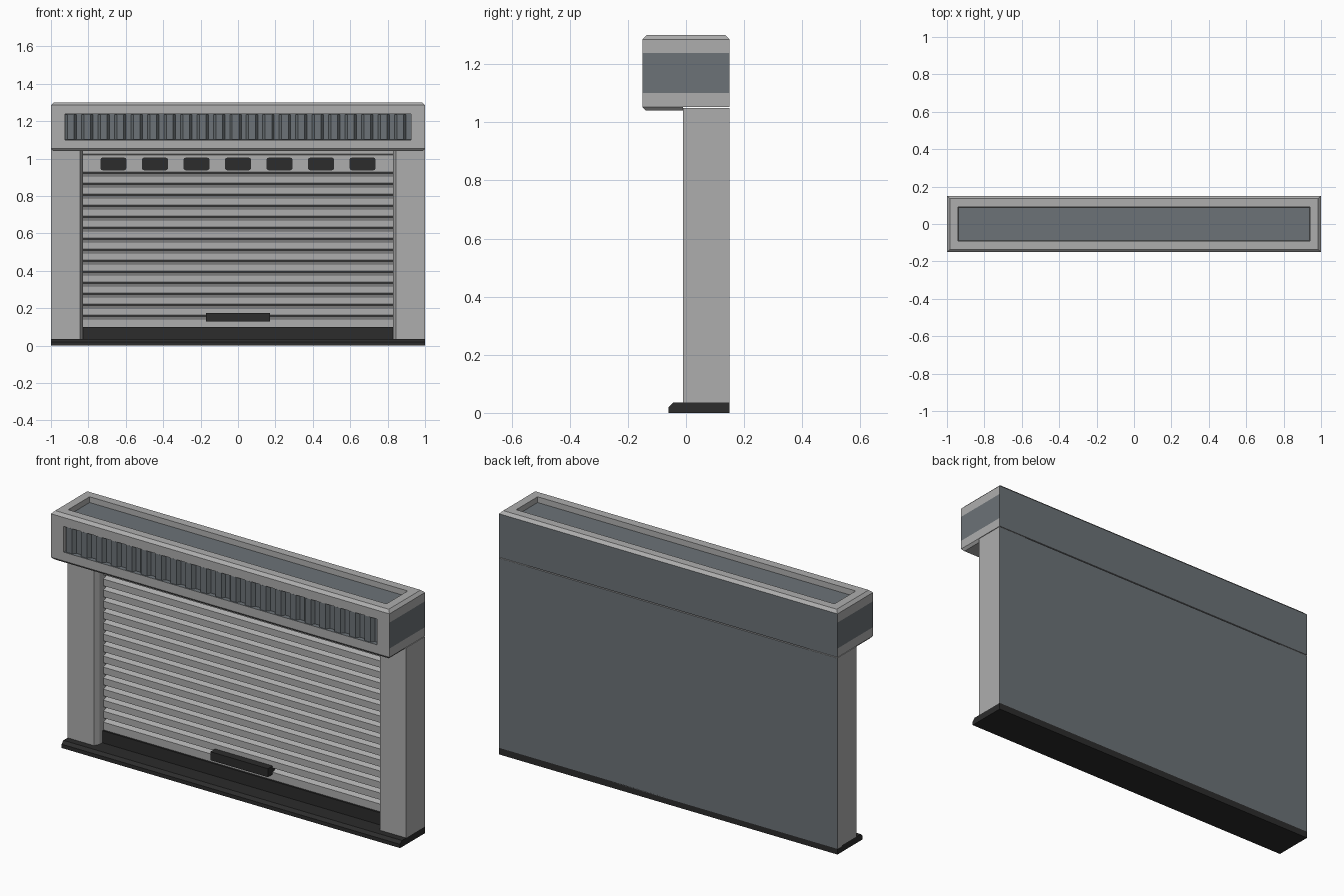
import bpy
import bmesh
from mathutils import Vector

cube = bpy.data.objects.get("Cube")
if cube:
    bpy.data.objects.remove(cube, do_unlink=True)


def material(name, color):
    m = bpy.data.materials.new(name)
    m.use_nodes = True
    m.diffuse_color = (*color, 1)
    m.node_tree.nodes["Principled BSDF"].inputs["Base Color"].default_value = (*color, 1)
    return m


GRAY = material("light gray", (0.42, 0.42, 0.42))
STEEL = material("blue gray steel", (0.15, 0.17, 0.185))
DARK = material("dark trim", (0.025, 0.025, 0.025))


def finish(name, bm, *mats):
    bmesh.ops.recalc_face_normals(bm, faces=bm.faces)
    mesh = bpy.data.meshes.new(name)
    bm.to_mesh(mesh)
    bm.free()
    for m in mats:
        mesh.materials.append(m)
    obj = bpy.data.objects.new(name, mesh)
    bpy.context.collection.objects.link(obj)
    return obj


def box_mesh(lo, hi):
    bm = bmesh.new()
    bmesh.ops.create_cube(bm, size=1)
    lo, hi = Vector(lo), Vector(hi)
    for v in bm.verts:
        v.co = (lo + hi) / 2 + v.co * (hi - lo)
    return bm


def prism(name, points, axis, lo, hi, *mats):
    """Extrude a closed outline along x (points are y, z) or z (points are x, y)."""
    bm = bmesh.new()
    place = (lambda p: (lo, *p)) if axis == "x" else (lambda p: (*p, lo))
    face = bm.faces.new([bm.verts.new(place(p)) for p in points])
    ext = bmesh.ops.extrude_face_region(bm, geom=[face], use_keep_orig=True)
    step = Vector((hi - lo, 0, 0)) if axis == "x" else Vector((0, 0, hi - lo))
    bmesh.ops.translate(bm, vec=step, verts=[g for g in ext["geom"] if isinstance(g, bmesh.types.BMVert)])
    return finish(name, bm, *mats)


# Threshold with a chamfered front edge
prism("threshold", [(-.06, 0), (-.06, .02), (-.045, .035), (.15, .035), (.15, 0)], "x", -1, 1, DARK)

# Side pillars with a chamfered inner edge
for side, label in ((1, "left"), (-1, "right")):
    outline = [(1, -.01), (.845, -.01), (.83, .015), (.83, .149), (1, .149)]
    prism(label + "_pillar", [(side * x, y) for x, y in outline], "z", .035, 1.05, GRAY)

# Back wall, steel on its rear face
wall = finish("back_wall", box_mesh((-1, .11, .03), (1, .15, 1.048)), GRAY, STEEL)
for p in wall.data.polygons:
    p.material_index = int(p.normal.y > .5)

# Roller door: flat slats split by V grooves
FRONT, GROOVE, PITCH = .05, .08, .0588
outline = [(.115, .09), (FRONT, .09)]
for i in range(14):
    z = .155 + i * PITCH
    outline += [(FRONT, z - .014), (GROOVE, z - .002), (FRONT, z + .009)]
outline += [(FRONT, 1.018), (FRONT + .008, 1.021), (FRONT, 1.024), (FRONT, 1.05), (.115, 1.05)]
prism("roller_door", outline, "x", -.835, .835, GRAY)
finish("door_bottom_bar", box_mesh((-.835, .04, .03), (.835, .115, .10)), DARK)
finish("door_handle", box_mesh((-.17, .01, .13), (.17, .07, .175)), DARK)

# Row of seven windows with softened corners
for i in range(7):
    x = (i - 3) * .222
    bm = box_mesh((x - .07, FRONT - .004, .937), (x + .07, FRONT + .004, 1.005))
    edges = [e for e in bm.edges if abs(e.verts[0].co.y - e.verts[1].co.y) > .001]
    bmesh.ops.bevel(bm, geom=edges, offset=.012, segments=2, profile=.5, affect="EDGES")
    finish(f"window_{i + 1}", bm, DARK)

# Header box: chamfered top, sunken roof, recessed front and painted end bands
LOW, HIGH, END = 1.10, 1.238, .925
bm = box_mesh((-1, -.15, 1.053), (1, .15, 1.30))
top = [e for e in bm.edges if all(v.co.z > 1.29 for v in e.verts)]
bmesh.ops.bevel(bm, geom=top, offset=.015, segments=1, affect="EDGES")
bm.normal_update()
roof = [f for f in bm.faces if f.normal.z > .9]
bmesh.ops.inset_region(bm, faces=roof, thickness=.045, use_even_offset=True)
bmesh.ops.inset_region(bm, faces=roof, thickness=.001, depth=-.03, use_even_offset=True)
for z in (LOW, HIGH):
    # Keep the cuts to the outer shell
    shell = [f for f in bm.faces if abs(f.normal.z) < .1 and f.calc_center_median().z < 1.25]
    geom = shell + list({e for f in shell for e in f.edges}) + list({v for f in shell for v in f.verts})
    bmesh.ops.bisect_plane(bm, geom=geom, plane_co=(0, 0, z), plane_no=(0, 0, 1))
bm.normal_update()
panel = [f for f in bm.faces if f.normal.y < -.9 and LOW < f.calc_center_median().z < HIGH]
for x in (-END, END):
    geom = panel + list({e for f in panel for e in f.edges}) + list({v for f in panel for v in f.verts})
    bmesh.ops.bisect_plane(bm, geom=geom, plane_co=(x, 0, 0), plane_no=(1, 0, 0))
    panel = [f for f in bm.faces if f.normal.y < -.9 and LOW < f.calc_center_median().z < HIGH]
panel = [f for f in panel if abs(f.calc_center_median().x) < .5]
bmesh.ops.inset_region(bm, faces=panel, thickness=.001, depth=-.025, use_even_offset=True)
bm.normal_update()
for f in bm.faces:
    c, n = f.calc_center_median(), f.normal
    rear = n.y > .9 and c.y > .14
    band = abs(n.x) > .9 and abs(c.x) > .99 and LOW < c.z < HIGH
    floor = n.z > .9 and c.z < 1.29
    f.material_index = int(rear or band or floor or f in panel)
finish("header_box", bm, GRAY, STEEL)

# Lip under the header, tapering inward at the front and ends
bm = box_mesh((-1, -.15, 1.04), (1, -.01, 1.053))
for v in bm.verts:
    if v.co.z < 1.045:
        v.co.x *= .988
        v.co.y += .012 if v.co.y < -.1 else 0
finish("header_lip", bm, GRAY)

# Corrugated shutter inside the header recess
RIBS = 21
step = 2 * END / RIBS
outline = [(-END, -.12)]
for i in range(RIBS):
    x = -END + i * step
    outline += [(x, -.129), (x + step * .15, -.147), (x + step * .55, -.147), (x + step * .7, -.129)]
outline += [(END, -.129), (END, -.12)]
prism("header_shutter", outline, "z", LOW + .002, HIGH - .002, STEEL)
